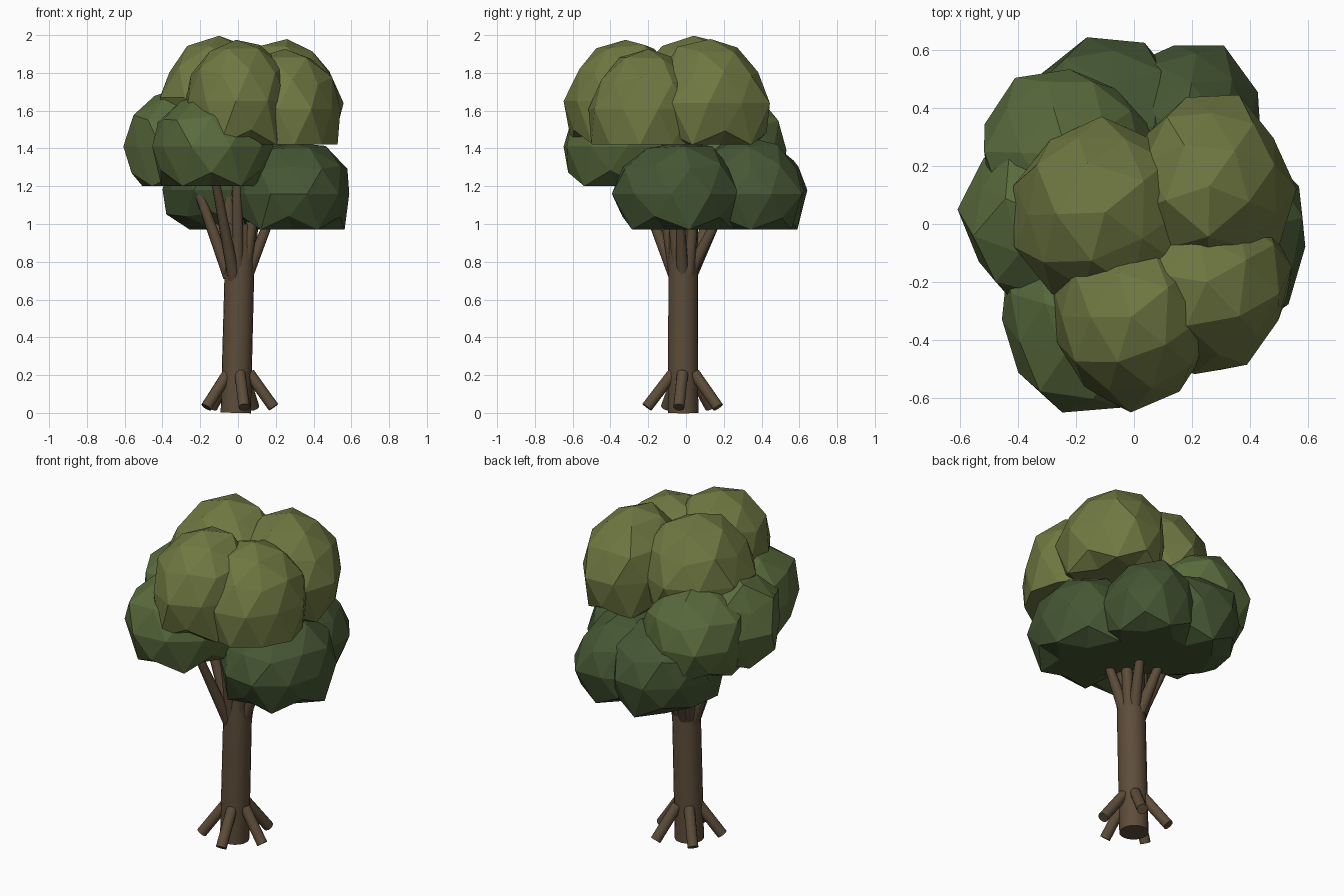
import bpy, bmesh, math, random
from mathutils import Vector

if "Cube" in bpy.data.objects:
    bpy.data.objects.remove(bpy.data.objects["Cube"])

random.seed(4)


def material(name, rgb):
    m = bpy.data.materials.new(name)
    m.diffuse_color = (*rgb, 1)
    m.use_nodes = True
    m.node_tree.nodes["Principled BSDF"].inputs["Base Color"].default_value = m.diffuse_color
    return m


BARK = material("bark", (0.110, 0.074, 0.042))
DARK = material("dark_leaves", (0.060, 0.095, 0.034))
MID = material("mid_leaves", (0.100, 0.147, 0.046))
LIGHT = material("light_leaves", (0.160, 0.188, 0.054))


def finish(bm, name, mat):
    me = bpy.data.meshes.new(name)
    bm.to_mesh(me)
    bm.free()
    ob = bpy.data.objects.new(name, me)
    bpy.context.collection.objects.link(ob)
    me.materials.append(mat)
    return ob


def limb(name, a, b, r1, r2, sides):
    # tapered round limb from a to b
    a, b = Vector(a), Vector(b)
    d = b - a
    bm = bmesh.new()
    bmesh.ops.create_cone(bm, cap_ends=True, segments=sides, radius1=r1,
                          radius2=r2, depth=d.length)
    bm.transform(d.to_track_quat('Z', 'Y').to_matrix().to_4x4())
    bmesh.ops.translate(bm, verts=bm.verts, vec=(a + b) / 2)
    for f in bm.faces:
        f.smooth = len(f.verts) == 4
    return finish(bm, name, BARK)


def clump(name, centre, radii, floor, flare, mat):
    # faceted leaf clump with a flattened, slightly flared underside
    bm = bmesh.new()
    bmesh.ops.create_icosphere(bm, subdivisions=2, radius=1)
    turn = random.uniform(0, math.tau)
    c, s = math.cos(turn), math.sin(turn)
    for v in bm.verts:
        k = random.uniform(0.94, 1.08)
        x, y, z = v.co * k
        z = centre[2] + z * radii[2]
        if z < floor + 0.06:
            z = floor
            x, y = x * flare, y * flare
        x, y = c * x - s * y, s * x + c * y
        v.co = (centre[0] + x * radii[0], centre[1] + y * radii[1], z)
    return finish(bm, name, mat)


# trunk
limb("trunk", (-0.012, -0.015, 0.0), (0.014, -0.015, 1.0), 0.080, 0.078, 20)

# splayed roots
for i in range(5):
    t = math.radians(-80 + 72 * i)
    x, y = math.cos(t), math.sin(t)
    limb(f"root_{i + 1}", (0.06 * x, 0.06 * y - 0.01, 0.21),
         (0.19 * x, 0.20 * y - 0.01, 0.03), 0.03, 0.03, 12)

# leaf clumps: centre, radii
layers = [
    ("lower", DARK, 0.97, 0.98, 0.7, [
        ((0.295, -0.05, 1.16), (0.31, 0.34, 0.28)),
        ((-0.10, 0.30, 1.18), (0.31, 0.34, 0.28)),
        ((0.17, 0.31, 1.16), (0.27, 0.32, 0.29))]),
    ("middle", MID, 1.20, 0.95, 0.95, [
        ((-0.15, -0.32, 1.41), (0.32, 0.32, 0.29)),
        ((-0.29, 0.02, 1.41), (0.30, 0.31, 0.30)),
        ((-0.23, 0.24, 1.39), (0.30, 0.30, 0.29))]),
    ("upper", LIGHT, 1.42, 1.06, 0.6, [
        ((-0.10, 0.04, 1.67), (0.31, 0.32, 0.31)),
        ((0.26, 0.13, 1.64), (0.28, 0.31, 0.33)),
        ((-0.01, -0.32, 1.65), (0.28, 0.31, 0.33)),
        ((0.25, -0.20, 1.61), (0.28, 0.30, 0.30))]),
]
n = 0
for layer, mat, floor, flare, reach, clumps in layers:
    for i, (c, r) in enumerate(clumps):
        clump(f"{layer}_leaf_clump_{i + 1}", c, r, floor, flare, mat)
        # branch reaching up into the clump
        n += 1
        d = Vector((c[0], c[1], 0))
        a = d.normalized() * 0.045
        limb(f"branch_{n}", (a.x, a.y - 0.01, 0.70 + 0.02 * (n % 4)),
             (c[0] * reach, c[1] * reach, floor + 0.15), 0.034, 0.02, 10)
